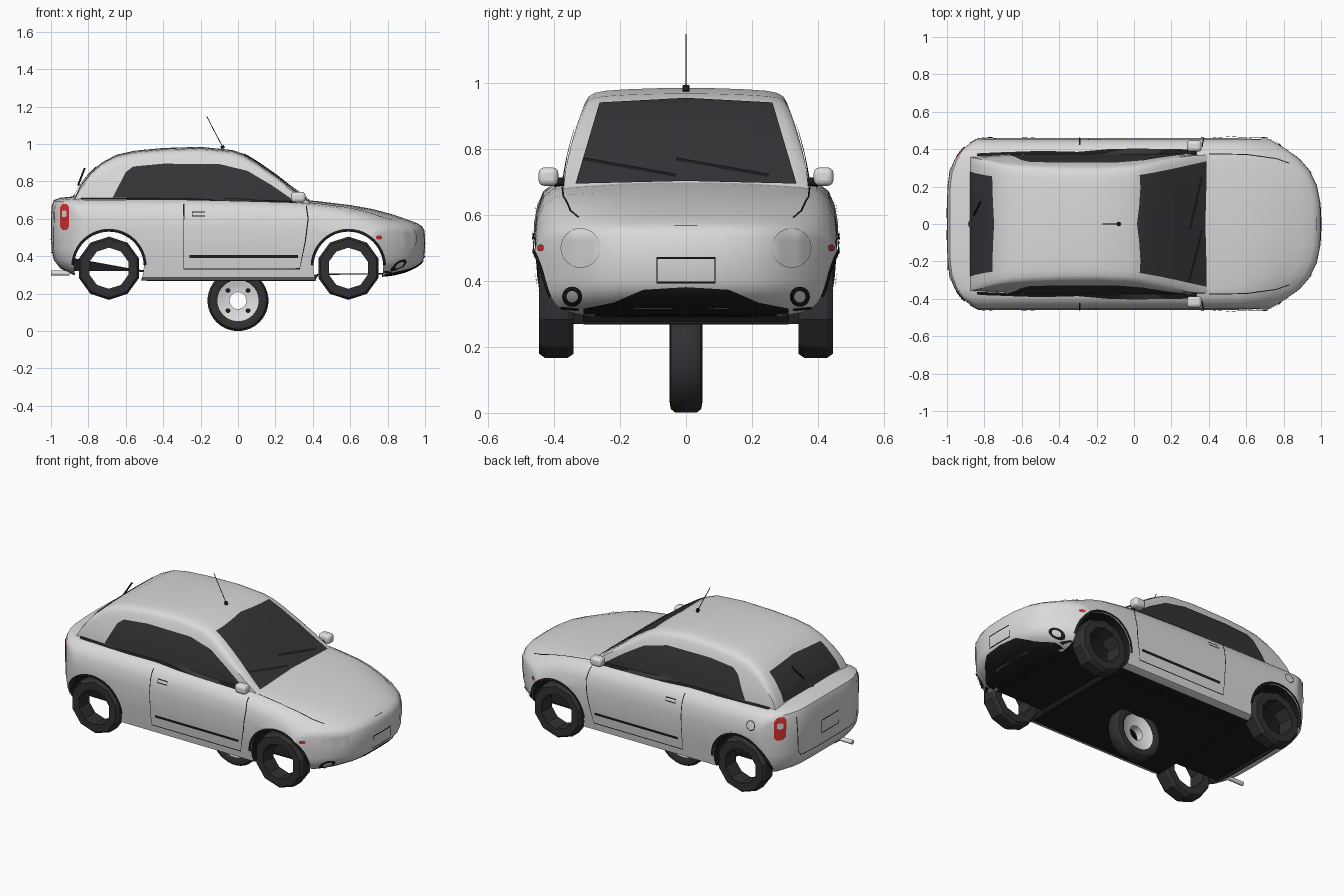
import bpy, bmesh, math
from mathutils import Vector
from mathutils.bvhtree import BVHTree

default_cube = bpy.data.objects.get("Cube")
if default_cube:
    bpy.data.objects.remove(default_cube)


def material(name, red, green, blue):
    mat = bpy.data.materials.new(name)
    mat.use_nodes = True
    mat.diffuse_color = (red, green, blue, 1)
    mat.node_tree.nodes["Principled BSDF"].inputs["Base Color"].default_value = (red, green, blue, 1)
    return mat


paint = material("silver paint", .7, .7, .7)
glass = material("dark glass", .035, .035, .04)
black = material("black trim", .012, .012, .013)
rubber = material("tyre rubber", .03, .03, .034)
metal = material("light metal", .74, .74, .74)
red = material("red lamp", .65, .03, .03)


def make(name, verts, faces, mats, smooth=True, dark=None):
    """Create an object; faces listed in dark use the second material."""
    mesh = bpy.data.meshes.new(name)
    mesh.from_pydata([tuple(v) for v in verts], [], faces)
    for mat in mats:
        mesh.materials.append(mat)
    for index in dark or []:
        mesh.polygons[index].material_index = 1
    obj = bpy.data.objects.new(name, mesh)
    bpy.context.collection.objects.link(obj)
    bm = bmesh.new()
    bm.from_mesh(mesh)
    bmesh.ops.remove_doubles(bm, verts=bm.verts, dist=.0002)
    bmesh.ops.recalc_face_normals(bm, faces=bm.faces)
    bm.to_mesh(mesh)
    bm.free()
    if smooth:
        smooth_object(obj)
    return obj


def smooth_object(obj):
    bpy.ops.object.select_all(action='DESELECT')
    obj.select_set(True)
    bpy.context.view_layer.objects.active = obj
    bpy.ops.object.shade_smooth_by_angle(angle=math.radians(40))


def mirrored(half):
    return half + [(-y, z) for y, z in reversed(half[1:-1])]


def ring_faces(rows, count):
    return [(r * count + i, r * count + (i + 1) % count,
             (r + 1) * count + (i + 1) % count, (r + 1) * count + i)
            for r in range(rows - 1) for i in range(count)]


# Lower body: stations of x, bottom and top, bowed in plan at both ends
stations = [(-1, .55, .55), (-.998, .44, .655), (-.985, .38, .685), (-.95, .335, .695),
            (-.88, .3, .7), (-.75, .285, .7), (-.5, .27, .7), (0, .27, .695), (.3, .27, .685),
            (.42, .27, .675), (.6, .28, .655), (.72, .285, .635), (.82, .295, .61),
            (.9, .315, .585), (.96, .345, .565), (.985, .37, .55), (.998, .4, .53), (1, .47, .47)]
section = mirrored([(0, 0), (.25, 0), (.45, 0), (.6, 0), (.75, 0), (.86, 0), (.94, .04), (.98, .35),
                    (1, .65), (.98, .82), (.94, .93), (.86, 1), (.75, 1.02), (.6, 1.03), (.45, 1.04),
                    (.25, 1.047), (0, 1.05)])
verts, dark = [], []
for row, (x, low, high) in enumerate(stations):
    dark_width = 0 if x < -.9 or x > .85 else 1 if x < .72 else .7
    for i, (y, z) in enumerate(section):
        if x > 0:
            shift = -.29 * abs(y) ** 3.2 * max(0, x - .5) * 2
        else:
            shift = .17 * abs(y) ** 5 * max(0, -x - .5) * 2
        verts.append((x + shift, y * .46, low + (high - low) * z))
        next_y, next_z = section[(i + 1) % len(section)]
        if z == 0 and next_z == 0 and max(abs(y), abs(next_y)) < dark_width:
            dark.append(row * len(section) + i)
body = make("body", verts, ring_faces(len(stations), len(section)), [paint, black], dark=dark)

# Cabin: roof line stations with tumblehome sides
roof = [(.42, .67), (.39, .69), (.3, .757), (.2, .835), (.1, .905), (.03, .947), (-.03, .968),
        (-.2, .985), (-.4, .979), (-.55, .965), (-.65, .943), (-.73, .9), (-.79, .845),
        (-.845, .775), (-.88, .7), (-.89, .66)]
verts = []
for x, top in roof:
    taper = 1 - max(0, -x - .6) * .12
    half = [(0, .62)]
    for part in (0, .25, .5, .7, .8, .88):
        z = .62 + (top - .62) * part
        rise = max(0, z - .7)
        half.append((.371 - .14 * rise - .55 * rise ** 2, z))
    edge = half[-1][0]
    half += [(edge * f, .62 + (top - .62) * part)
             for f, part in ((.965, .93), (.9, .96), (.8, .976), (.6, .988), (.3, .997), (0, 1))]
    loop = mirrored(half)
    verts += [(x, y * taper, z) for y, z in loop]
size = len(loop)
faces = ring_faces(len(roof), size)
faces += [tuple(range(size)), tuple(range(len(verts) - size, len(verts)))]
cabin = make("cabin", verts, faces, [paint])

# Surface used to lay thin trim onto the shell
points, polys = [], []
for obj in (body, cabin):
    start = len(points)
    points += [v.co.copy() for v in obj.data.vertices]
    polys += [[start + i for i in p.vertices] for p in obj.data.polygons]
shell = BVHTree.FromPolygons(points, polys)

RIGHT, LEFT, NOSE, TAIL, TOP = [Vector(d) for d in
                                ((0, 1, 0), (0, -1, 0), (-1, 0, 0), (1, 0, 0), (0, 0, -1))]


def project(point, aim, lift):
    a, b = point
    flat = Vector((0, a, b)) if aim.x else Vector((a, 0, b)) if aim.y else Vector((a, b, 0))
    hit = shell.ray_cast(flat - aim * 3, aim)[0]
    if hit is None:
        hit = shell.find_nearest(flat - aim * .4)[0]
    return hit - aim * lift


def patch(name, low, high, aim, mat, rows=6, lift=.005):
    """Thin plate between two matching polylines, laid on the shell."""
    low, high = [[Vector(p) for p in path] for path in (low, high)]
    pairs = []
    for a, b, c, d in zip(low, low[1:], high, high[1:]):
        steps = math.ceil(max((b - a).length, (d - c).length) / .02)
        pairs += [(a.lerp(b, k / steps), c.lerp(d, k / steps)) for k in range(steps)]
    pairs.append((low[-1], high[-1]))
    count = len(pairs)
    grid = [project(a.lerp(b, r / rows), aim, lift) for r in range(rows + 1) for a, b in pairs]
    quads = [(r * count + i, r * count + i + 1, (r + 1) * count + i + 1, (r + 1) * count + i)
             for r in range(rows) for i in range(count - 1)]
    return make(name, grid, quads, [mat])


def ribbon(name, path, width, aim, mat=black, lift=.005, rows=1):
    path = [Vector(p) for p in path]
    closed = (path[0] - path[-1]).length < .0001
    low, high = [], []
    for i, p in enumerate(path):
        before = path[i - 1] if i else (path[-2] if closed else p)
        after = path[i + 1] if i < len(path) - 1 else (path[1] if closed else p)
        along = (after - before).normalized()
        side = Vector((-along.y, along.x)) * width / 2
        low.append(p - side)
        high.append(p + side)
    return patch(name, low, high, aim, mat, rows, lift)


def arc(x, z, radius, start=0, end=360, count=24):
    angles = [math.radians(start + (end - start) * i / count) for i in range(count + 1)]
    return [(x + radius * math.cos(a), z + radius * math.sin(a)) for a in angles]


def box_path(x, z, half_w, half_h):
    return [(x + half_w * a, z + half_h * b) for a, b in ((-1, -1), (1, -1), (1, 1), (-1, 1), (-1, -1))]


def plate(name, x, z, half_w, half_h, aim, mat, lift=.005, cut=0):
    """Plate whose corners are cut back by the given height."""
    offsets = [(-half_w, half_h - cut), (-half_w / 2, half_h), (half_w / 2, half_h), (half_w, half_h - cut)]
    patch(name, [(x + a, z - b) for a, b in offsets], [(x + a, z + b) for a, b in offsets],
          aim, mat, lift=lift)


# Front and rear glass
patch("windscreen", [(-.335, .695), (0, .703), (.335, .695)], [(-.262, .941), (0, .955), (.262, .941)],
      NOSE, glass, 24, .009)
patch("rear_window", [(-.28, .722), (0, .72), (.28, .722)], [(-.255, .875), (0, .89), (.255, .875)],
      TAIL, glass, 12, .007)
for name, y in (("right_wiper", -.31), ("left_wiper", -.03)):
    ribbon(name, [(y, .77), (y + .28, .72)], .009, NOSE, lift=.015)

# Front and tail details
intake = [(-.31, .316), (-.22, .334), (-.13, .373), (0, .381), (.13, .373), (.22, .334), (.31, .316)]
patch("front_intake", [(y, .298) for y, z in intake], intake, NOSE, black)
ribbon("front_plate_frame", box_path(0, .432, .088, .037), .007, NOSE)
ribbon("bonnet_catch", [(-.035, .567), (.035, .567)], .002, NOSE)
ribbon("rear_plate_frame", box_path(0, .53, .085, .04), .006, TAIL)
ribbon("tailgate_seam", [(-.3, .67), (-.29, .45), (-.27, .42), (.27, .42), (.29, .45), (.3, .67)], .005, TAIL)

# Side details, repeated on both sides
window_top = [(-.6, .85), (-.56, .88), (-.4, .895), (-.1, .893), (.05, .857), (.18, .78), (.31, .69)]
window_low = [(-.67 + .98 * i / 6, .715 - .03 * i / 6) for i in range(7)]
for side, aim, s in (("right", RIGHT, -1), ("left", LEFT, 1)):
    patch(side + "_side_window", window_low, window_top, aim, glass, 12)
    ribbon(side + "_belt_seal", [(-.84, .708), (-.3, .705), (.3, .69)], .009, aim)
    ribbon(side + "_door_seam", [(-.29, .68), (-.29, .333), (.33, .333), (.36, .48), (.375, .6), (.365, .67)],
           .006, aim)
    plate(side + "_rub_strip", .03, .398, .29, .008, aim, black)
    ribbon(side + "_door_handle", box_path(-.21, .626, .034, .01), .006, aim)
    plate(side + "_marker_lamp", .755, .5, .016, .01, aim, red, cut=.004)
    plate(side + "_tail_lamp", -.927, .61, .024, .07, aim, red, .007, cut=.018)
    plate(side + "_tail_lamp_lens", -.93, .628, .012, .018, aim, metal, .01, cut=.005)
    ribbon(side + "_bonnet_seam", [(.4, s * .375), (.6, s * .372), (.76, s * .35), (.83, s * .325)], .005, TOP)
    ribbon(side + "_fog_lamp", arc(s * .345, .352, .024), .013, NOSE, lift=.009, rows=3)
    ribbon(side + "_bumper_slot", [(s * .325, .312), (s * .38, .318)], .008, NOSE)
    ribbon(side + "_headlamp", arc(s * .32, .5, .03, count=32), .06, NOSE, paint, .005, 6)
    for end, x in (("rear", -.69), ("front", .59)):
        ribbon(side + "_" + end + "_arch_lip", arc(x, .345, .194, 2, 178), .015, aim, lift=.007)
ribbon("fuel_cap", arc(-.77, .615, .028), .005, LEFT)

# Wheel arches cut right through the body
for x in (-.69, .59):
    bpy.ops.mesh.primitive_cylinder_add(vertices=40, radius=.187, depth=1.4, location=(x, 0, .345),
                                        rotation=(math.pi / 2, 0, 0))
    cutter = bpy.context.object
    cutter.name = "arch_cutter"
    cutter.hide_render = True
    cutter.data.materials.append(paint)
    cutter.data.materials.append(black)
    for poly in cutter.data.polygons:
        poly.material_index = 1
    cut = body.modifiers.new("arch", 'BOOLEAN')
    cut.operation, cut.object, cut.solver = 'DIFFERENCE', cutter, 'EXACT'
    bpy.context.view_layer.objects.active = body
    bpy.ops.object.modifier_apply(modifier=cut.name)
    bpy.data.objects.remove(cutter)
smooth_object(body)

# Floor pan: stations of x, underside and upper side
floor = [(-.88, .322, .39), (-.56, .32, .332), (-.5, .315, .325), (-.49, .268, .3),
         (.41, .268, .3), (.43, .3, .306), (.82, .304, .31)]
make("floor_pan", [(x, y, z) for x, low, high in floor
                   for y, z in ((-.31, low), (.31, low), (.31, high), (-.31, high))],
     ring_faces(len(floor), 4), [black], False)


def lathe(name, profile, center, segments, mat, smooth):
    """Closed profile of (radius, y) turned about the y axis."""
    verts = []
    for i in range(segments + 1):
        a = 2 * math.pi * (i + .5) / segments
        verts += [Vector(center) + Vector((r * math.cos(a), y, r * math.sin(a))) for r, y in profile]
    return make(name, verts, ring_faces(segments + 1, len(profile)), [mat], smooth)


# Road wheels: open ten-sided tyres
tyre = [(.11, -.052), (.157, -.052), (.169, -.035), (.169, .035), (.157, .052), (.11, .052)]
for end, x in (("rear", -.69), ("front", .59)):
    for side, s in (("right", -1), ("left", 1)):
        lathe(end + "_" + side + "_tyre", tyre, (x, s * .393, .336), 10, rubber, False)

# Spare wheel under the floor
lathe("spare_tyre", [(.11, -.04), (.13, -.05), (.152, -.046), (.163, -.032), (.163, .032),
                     (.152, .046), (.13, .05), (.11, .04)], (0, 0, .163), 36, rubber, True)
lathe("spare_rim", [(.045, -.028), (.085, -.03), (.1, -.038), (.114, -.04), (.114, .04),
                    (.1, .03), (.045, .02)], (0, 0, .163), 36, metal, True)
for i in range(4):
    a = math.pi / 4 + i * math.pi / 2
    lathe("rim_hole", [(0, -.033), (.013, -.033), (.013, -.026), (0, -.026)],
          (.076 * math.cos(a), 0, .163 + .076 * math.sin(a)), 10, black, False)


def rod(name, start, end, radius, mat):
    start, end = Vector(start), Vector(end)
    bpy.ops.mesh.primitive_cylinder_add(vertices=12, radius=radius, depth=(end - start).length,
                                        location=(start + end) / 2)
    obj = bpy.context.object
    obj.name = name
    obj.rotation_euler = (end - start).to_track_quat('Z', 'Y').to_euler()
    obj.data.materials.append(mat)
    smooth_object(obj)


# Aerial, rear wiper, exhaust and door mirrors
rod("aerial", (-.08, 0, .98), (-.167, 0, 1.147), .002, black)
rod("aerial_base", (-.08, 0, .975), (-.085, 0, .992), .01, black)
rod("rear_wiper", (-.855, .05, .78), (-.82, .12, .87), .005, black)
rod("exhaust", (-1, -.23, .31), (-.9, -.23, .31), .013, metal)
for side, s in (("right", -1), ("left", 1)):
    rod(side + "_mirror_stalk", (.32, s * .35, .7), (.32, s * .4, .7), .013, black)
    bpy.ops.mesh.primitive_cube_add(size=1, location=(.322, s * .417, .716))
    mirror = bpy.context.object
    mirror.name = side + "_mirror"
    mirror.scale = (.078, .06, .056)
    bpy.ops.object.transform_apply(location=False, rotation=False)
    mirror.data.materials.append(metal)
    bevel = mirror.modifiers.new("rounding", 'BEVEL')
    bevel.width, bevel.segments = .018, 3
    smooth_object(mirror)
